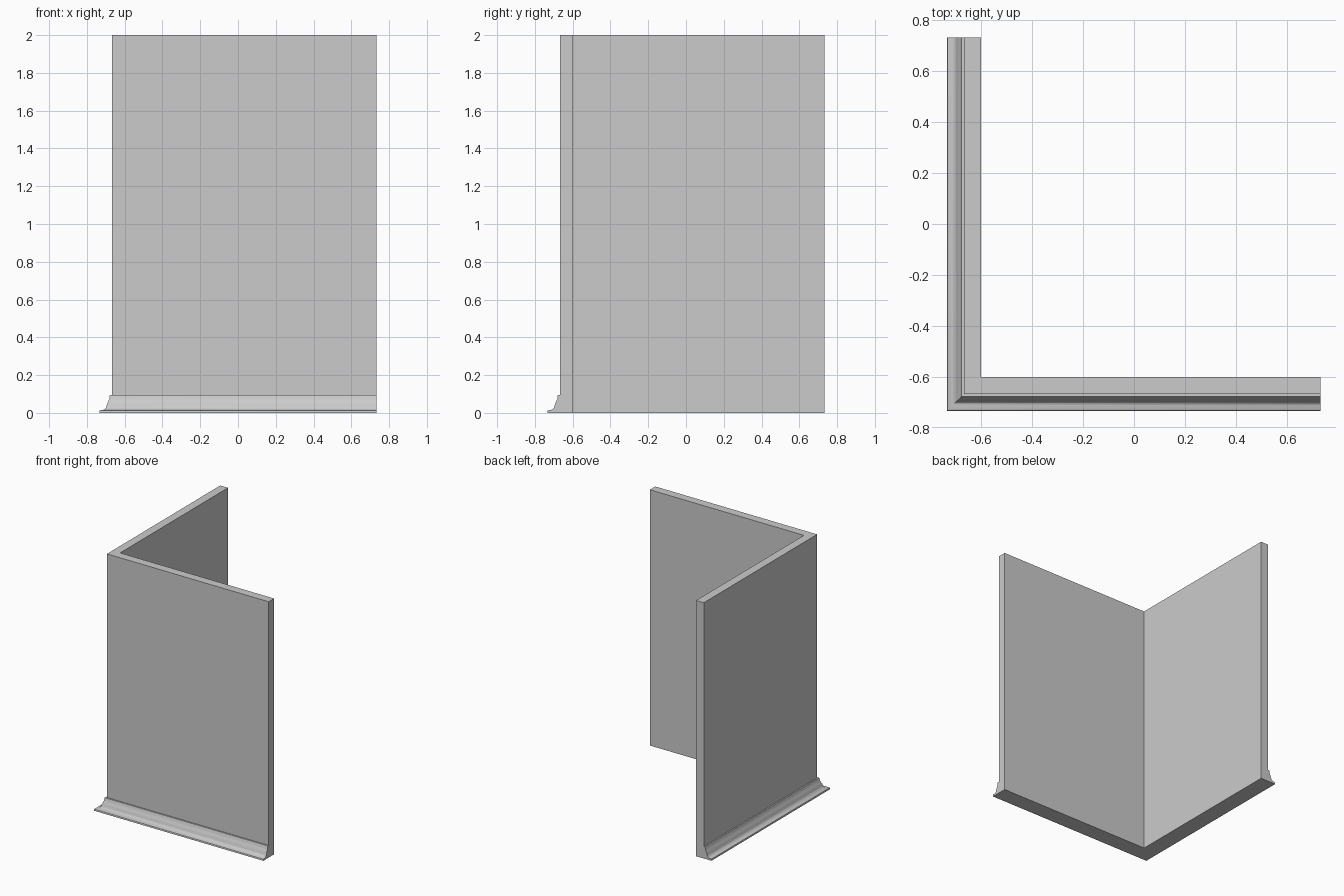
import bpy
import bmesh
from math import radians

cube = bpy.data.objects.get("Cube")
if cube:
    bpy.data.objects.remove(cube, do_unlink=True)

END, OUTER, INNER, HEIGHT = 0.733, -0.667, -0.6, 2.0

grey = bpy.data.materials.new("plain_grey")
grey.use_nodes = True
colour = (0.6, 0.6, 0.6, 1)
grey.diffuse_color = colour
grey.node_tree.nodes["Principled BSDF"].inputs["Base Color"].default_value = colour


def corner_sweep(name, profile):
    """Sweep a closed (distance out, height) profile round the mitred corner."""
    bm = bmesh.new()
    rings = [
        [bm.verts.new((END, OUTER - d, z)) for d, z in profile],
        [bm.verts.new((OUTER - d, OUTER - d, z)) for d, z in profile],
        [bm.verts.new((OUTER - d, END, z)) for d, z in profile],
    ]
    n = len(profile)
    for a, b in zip(rings, rings[1:]):
        for i in range(n):
            j = (i + 1) % n
            bm.faces.new((a[i], a[j], b[j], b[i]))
    bm.faces.new(rings[0])
    bm.faces.new(rings[-1])
    bmesh.ops.recalc_face_normals(bm, faces=bm.faces)
    mesh = bpy.data.meshes.new(name)
    bm.to_mesh(mesh)
    bm.free()
    mesh.materials.append(grey)
    obj = bpy.data.objects.new(name, mesh)
    bpy.context.collection.objects.link(obj)
    return obj


# L-shaped wall
thickness = OUTER - INNER
corner_sweep("corner_wall", [(0, 0), (0, HEIGHT), (thickness, HEIGHT), (thickness, 0)])

# Moulded skirting: top ledge, stepped cove and rounded toe
skirting = corner_sweep("skirting_board", [
    (0, 0), (0, 0.095), (0.011, 0.095), (0.013, 0.091), (0.014, 0.073),
    (0.018, 0.066), (0.022, 0.056), (0.027, 0.046), (0.029, 0.036),
    (0.033, 0.026), (0.039, 0.019), (0.046, 0.016), (0.06, 0.015),
    (0.065, 0.012), (0.0667, 0.007), (0.0667, 0),
])
bpy.ops.object.select_all(action="DESELECT")
skirting.select_set(True)
bpy.context.view_layer.objects.active = skirting
bpy.ops.object.shade_smooth_by_angle(angle=radians(40))
